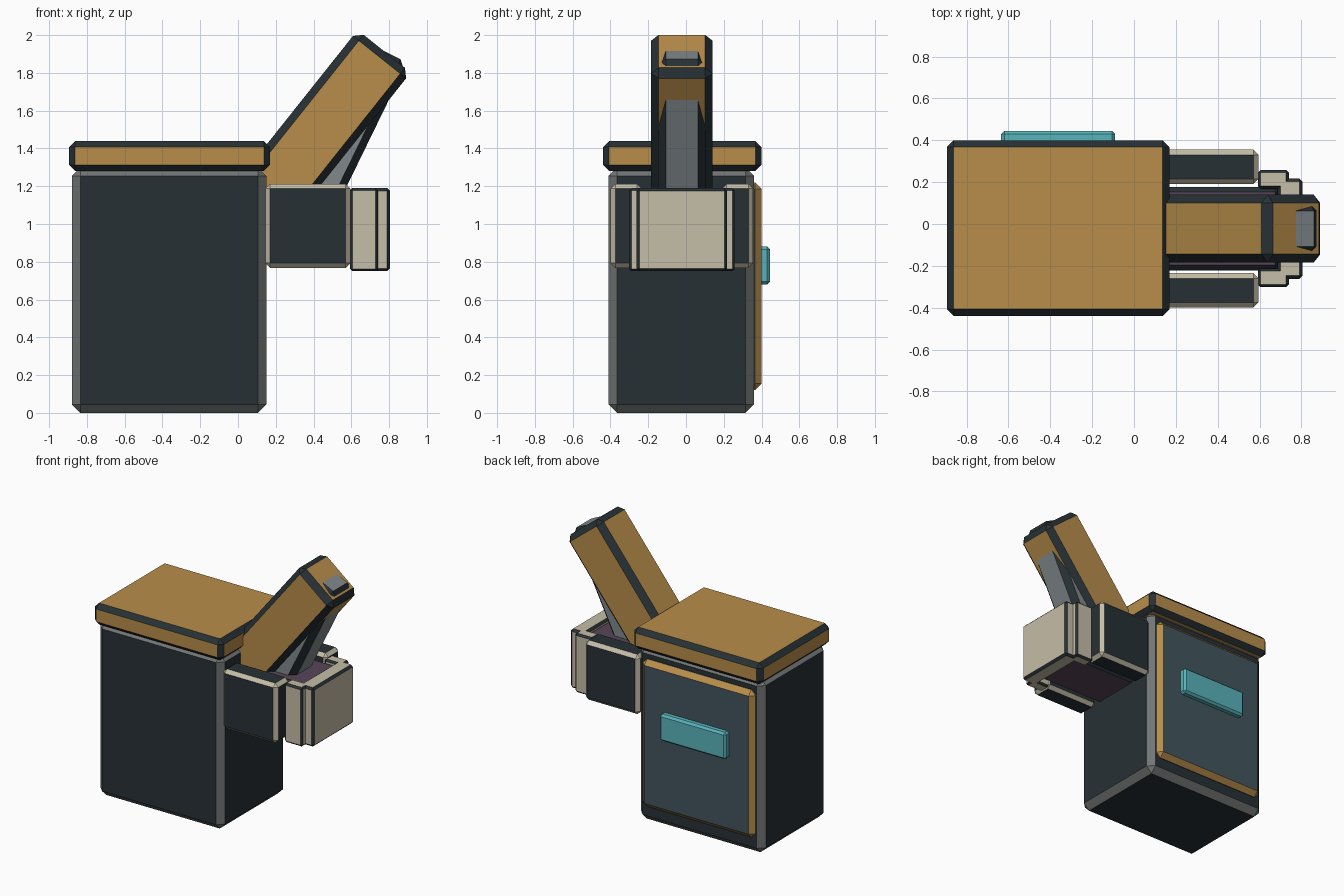
import bpy, bmesh, math
from mathutils import Matrix, Vector

if "Cube" in bpy.data.objects:
    bpy.data.objects.remove(bpy.data.objects["Cube"])

MID_Y = -0.022  # symmetry plane of the arm and cup


def material(name, rgb):
    m = bpy.data.materials.new(name)
    m.diffuse_color = (*rgb, 1)
    m.use_nodes = True
    m.node_tree.nodes["Principled BSDF"].inputs["Base Color"].default_value = m.diffuse_color
    return m


DARK = material("dark", (0.02, 0.03, 0.035))
GREY = material("grey", (0.17, 0.18, 0.18))
STEEL = material("steel", (0.22, 0.25, 0.26))
ORANGE = material("orange", (0.48, 0.27, 0.07))
CREAM = material("cream", (0.56, 0.51, 0.39))
PURPLE = material("purple", (0.10, 0.06, 0.10))
TEAL = material("teal", (0.10, 0.45, 0.50))
SLATE = material("slate", (0.055, 0.09, 0.11))


def block(name, center, size, bevel, face, edge, tilt=0):
    """Chamfered box: faces in one colour, chamfers in another."""
    bm = bmesh.new()
    bmesh.ops.create_cube(bm, size=1)
    bmesh.ops.scale(bm, vec=size, verts=bm.verts)
    bmesh.ops.rotate(bm, verts=bm.verts, matrix=Matrix.Rotation(-math.radians(tilt), 3, 'Y'))
    mesh = bpy.data.meshes.new(name)
    bm.to_mesh(mesh)
    bm.free()
    mesh.materials.append(face)
    mesh.materials.append(edge)
    ob = bpy.data.objects.new(name, mesh)
    ob.location = center
    bpy.context.collection.objects.link(ob)
    mod = ob.modifiers.new("chamfer", 'BEVEL')
    mod.width = bevel
    mod.segments = 1
    mod.limit_method = 'NONE'
    mod.material = 1
    return ob


def span(name, lo, hi, bevel, face, edge):
    """Chamfered box given by its two extreme corners."""
    lo, hi = Vector(lo), Vector(hi)
    return block(name, (lo + hi) / 2, hi - lo, bevel, face, edge)


# cabinet body and lid
span("body", (-0.88, -0.41, 0), (0.15, 0.36, 1.30), 0.045, DARK, GREY)
span("lid", (-0.895, -0.44, 1.28), (0.17, 0.40, 1.44), 0.033, ORANGE, DARK)

# rear door with its handle
span("rear_panel", (-0.83, 0.30, 0.12), (0.10, 0.40, 1.22), 0.035, SLATE, ORANGE)
span("rear_handle", (-0.635, 0.38, 0.68), (-0.09, 0.445, 0.88), 0.015, TEAL, TEAL)

# slanted arm and the steeper strut running through it
block("arm", (0.438, MID_Y, 1.492), (1.08, 0.325, 0.36), 0.04, ORANGE, DARK, 51.5)
block("strut", (0.559, MID_Y, 1.430), (1.06, 0.25, 0.232), 0.04, STEEL, DARK, 64)

# cup: core, end plate, and mirrored side pieces
span("cup_core", (0.10, MID_Y - 0.20, 0.79), (0.70, MID_Y + 0.20, 1.17), 0.025, PURPLE, DARK)
span("cup_end_plate", (0.685, MID_Y - 0.24, 0.75), (0.805, MID_Y + 0.24, 1.19), 0.015, CREAM, DARK)
for side, s in (("front", -1), ("rear", 1)):
    block("cup_cheek_" + side, (0.37, MID_Y + s * 0.295, 0.99), (0.45, 0.165, 0.445),
          0.025, DARK, CREAM)
    block("cup_corner_" + side, (0.666, MID_Y + s * 0.235, 0.97), (0.148, 0.09, 0.44),
          0.013, CREAM, DARK)
